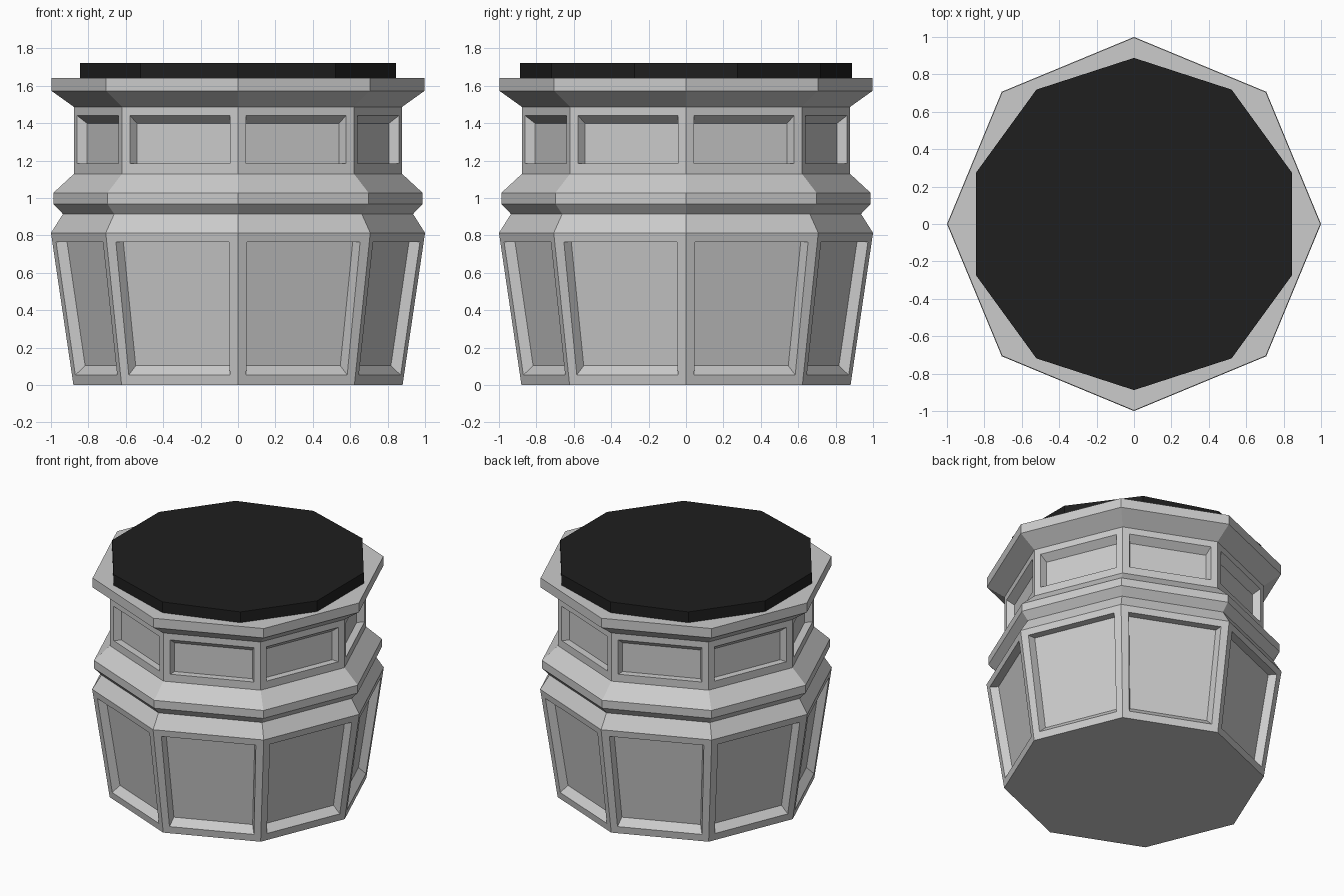
import bpy, bmesh
from math import sin, cos, pi
from mathutils import Vector

if "Cube" in bpy.data.objects:
    bpy.data.objects.remove(bpy.data.objects["Cube"])

SIDES = 8
# (radius, height) rings of the octagonal body, bottom to top
PROFILE = [(0.88, 0), (1.0, 0.813), (0.936, 0.914), (0.987, 0.968), (0.987, 1.027),
           (0.878, 1.128), (0.878, 1.487), (0.997, 1.572), (0.997, 1.642)]
# band index: (panel bottom z, panel top z, depth, floor rise at bottom, floor drop at top)
PANELS = {0: (0.053, 0.765, 0.055, 0.05, 0.0),
          5: (1.184, 1.44, 0.05, 0.0, 0.042)}
BORDER, TAPER = 0.07, 0.02


def ring(bm, n, radius, z, start=0.0):
    return [bm.verts.new((radius * cos(start + 2 * pi * i / n),
                          radius * sin(start + 2 * pi * i / n), z)) for i in range(n)]


def finish(bm, name):
    bmesh.ops.recalc_face_normals(bm, faces=bm.faces[:])
    mesh = bpy.data.meshes.new(name)
    bm.to_mesh(mesh)
    bm.free()
    obj = bpy.data.objects.new(name, mesh)
    bpy.context.collection.objects.link(obj)
    return obj


def loft(bm, a, b):
    n = len(a)
    for i in range(n):
        j = (i + 1) % n
        bm.faces.new((a[i], a[j], b[j], b[i]))


def recessed_panel(bm, quad, z0, z1, depth, rise, drop):
    """Framed side face with a sunken floor; quad is bl, br, tr, tl."""
    bl, br, tr, tl = (v.co for v in quad)
    tangent = (br - bl).normalized()
    inward = -Vector((tangent.y, -tangent.x, 0))
    height = tl.z - bl.z
    rim, floor = [], []
    for u, z, side, dz in ((BORDER, z0, 1, rise), (1 - BORDER, z0, -1, rise),
                           (1 - BORDER, z1, -1, -drop), (BORDER, z1, 1, -drop)):
        v = (z - bl.z) / height
        p = bl.lerp(br, u).lerp(tl.lerp(tr, u), v)
        # keep the floor parallel to the sloping wall
        lean = (tl.xy.lerp(tr.xy, 0.5) - bl.xy.lerp(br.xy, 0.5)) / height
        q = p + inward * depth + tangent * TAPER * side + Vector((*(lean * dz), dz))
        rim.append(bm.verts.new(p))
        floor.append(bm.verts.new(q))
    loft(bm, list(quad), rim)
    loft(bm, rim, floor)
    bm.faces.new(floor)


# Octagonal body with two bands of recessed panels
bm = bmesh.new()
rings = [ring(bm, SIDES, r, z) for r, z in PROFILE]
for k, (low, high) in enumerate(zip(rings, rings[1:])):
    if k not in PANELS:
        loft(bm, low, high)
        continue
    for i in range(SIDES):
        j = (i + 1) % SIDES
        recessed_panel(bm, (low[i], low[j], high[j], high[i]), *PANELS[k])
bm.faces.new(rings[0][::-1])
bm.faces.new(rings[-1])
finish(bm, "pedestal_body")

# Dark ten-sided top slab
bm = bmesh.new()
low, high = (ring(bm, 10, 0.888, z, pi / 2) for z in (1.642, 1.722))
loft(bm, low, high)
bm.faces.new(low[::-1])
bm.faces.new(high)
slab = finish(bm, "top_slab")
mat = bpy.data.materials.new("black")
mat.diffuse_color = (0.013, 0.013, 0.013, 1)
mat.use_nodes = True
mat.node_tree.nodes["Principled BSDF"].inputs["Base Color"].default_value = mat.diffuse_color
slab.data.materials.append(mat)
